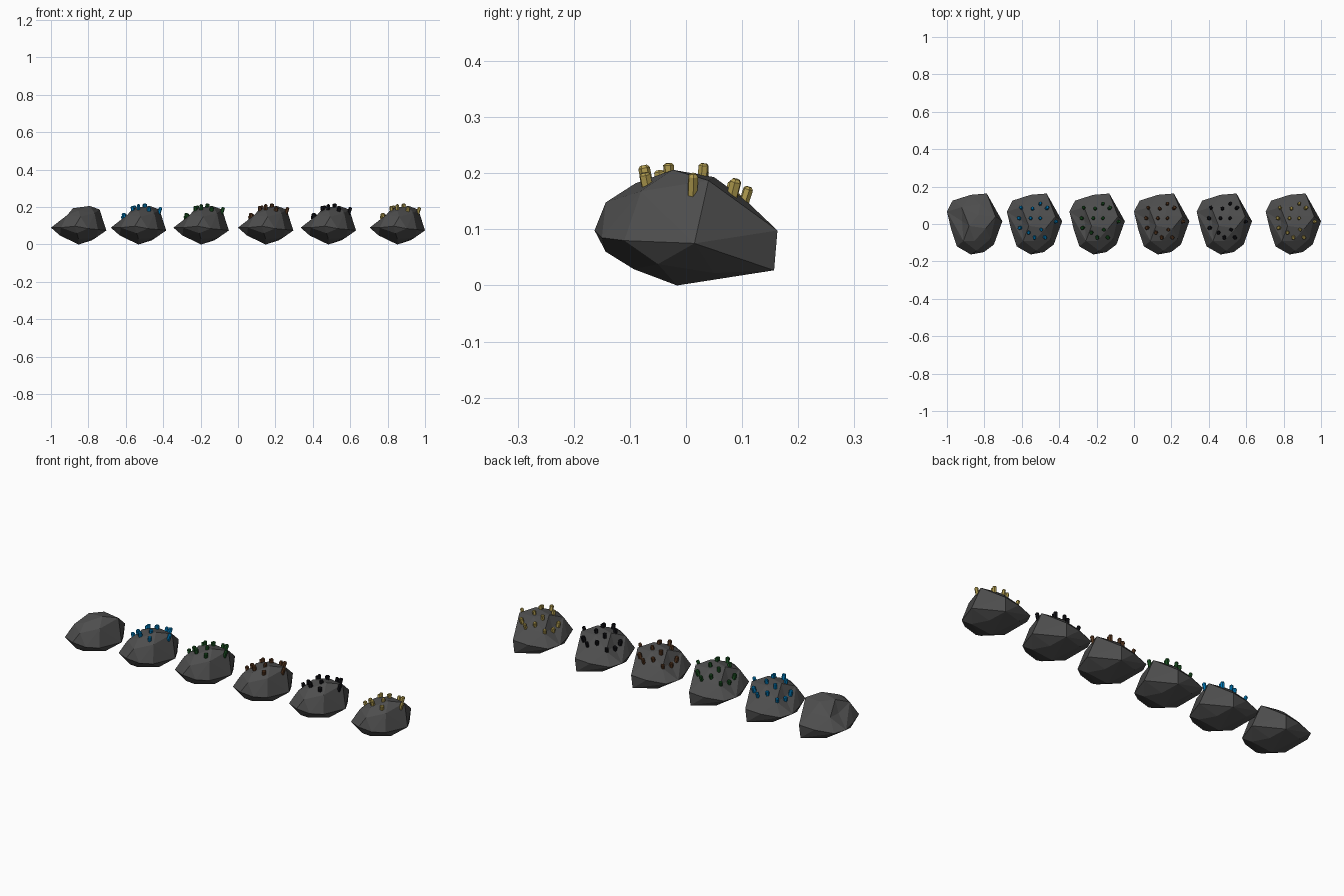
import bpy, bmesh, random
from mathutils import Vector
from mathutils.bvhtree import BVHTree

if "Cube" in bpy.data.objects:
    bpy.data.objects.remove(bpy.data.objects["Cube"])

random.seed(4)

# rock corner points: rim, upper shell, underside
RIM = [(-.148, .066, .09), (-.118, .125, .085), (-.02, .156, .09), (.065, .163, .098),
       (.148, .015, .075), (.103, -.11, .08), (.05, -.15, .085), (-.02, -.163, .098),
       (-.095, -.12, .09), (-.125, -.03, .09)]
TOP = [(.01, -.143, .148), (-.06, -.09, .158), (.0, -.09, .182), (.06, -.023, .206),
       (-.03, -.01, .194), (.112, .04, .187), (.02, .05, .193), (.03, .105, .153),
       (-.07, .09, .145), (.085, -.08, .168)]
LOW = [(.0, -.016, .0), (.06, .157, .027), (-.06, .11, .04), (-.01, -.143, .06),
       (.0, -.093, .029), (-.1, -.04, .048), (.095, -.05, .038), (.07, .05, .022)]
DENT = Vector((-.085, .015, .158))

# crystal footprints seen from above
SPOTS = [(-.07, .085), (-.01, .08), (.03, .105), (.065, .083), (-.08, .03), (-.02, .03),
         (.03, .03), (.11, .012), (-.075, -.02), (-.03, -.045), (.035, -.03), (0, -.07), (.055, -.07)]


def material(name, rgb):
    m = bpy.data.materials.new(name)
    m.diffuse_color = (*rgb, 1)
    m.use_nodes = True
    m.node_tree.nodes["Principled BSDF"].inputs["Base Color"].default_value = m.diffuse_color
    return m


def add_object(name, bm, mat, x):
    mesh = bpy.data.meshes.new(name)
    bm.to_mesh(mesh)
    mesh.materials.append(mat)
    ob = bpy.data.objects.new(name, mesh)
    ob.location.x = x
    bpy.context.collection.objects.link(ob)


def rock_bmesh():
    bm = bmesh.new()
    for p in RIM + TOP + LOW + [DENT]:
        bm.verts.new(p)
    res = bmesh.ops.convex_hull(bm, input=bm.verts[:])
    bmesh.ops.delete(bm, geom=[v for v in bm.verts if not v.link_faces], context='VERTS')
    # push in the dent on the left shoulder
    for v in bm.verts:
        if (v.co - DENT).length < 1e-4:
            v.co += Vector((.018, 0, -.018))
    bmesh.ops.recalc_face_normals(bm, faces=bm.faces[:])
    return bm


def add_crystal(bm, base, axis, r, length):
    # six-sided shaft with a chamfered tip
    rot = axis.to_track_quat('Z', 'Y')
    rings = []
    for h, s in ((-.012, 1), (length * .82, 1), (length, .6)):
        ring = bmesh.ops.create_circle(bm, cap_ends=False, segments=6, radius=r * s)['verts']
        for v in ring:
            v.co = base + rot @ (v.co + Vector((0, 0, h)))
        rings.append(ring)
    for a, b in zip(rings, rings[1:]):
        for i in range(6):
            j = (i + 1) % 6
            bm.faces.new((a[i], a[j], b[j], b[i]))
    bm.faces.new(rings[0][::-1])
    bm.faces.new(rings[2])


rock = rock_bmesh()
tree = BVHTree.FromBMesh(rock)
stone = material("stone", (.075, .075, .075))

# six rocks, five of them carrying coloured crystals
KINDS = [("plain", -.852, None), ("blue", -.532, (0, .2, .5)), ("green", -.197, (.01, .08, .015)),
         ("brown", .148, (.1, .04, .015)), ("black", .483, (.005, .005, .007)),
         ("yellow", .852, (.45, .34, .08))]
sizes = [(random.uniform(.009, .011), random.uniform(.02, .03)) for _ in SPOTS]
for name, x, rgb in KINDS:
    add_object(name + "_rock", rock, stone, x)
    if rgb:
        bm = bmesh.new()
        for (px, py), (r, length) in zip(SPOTS, sizes):
            hit, nor, _, _ = tree.ray_cast(Vector((px, py, 1)), Vector((0, 0, -1)))
            if hit:
                axis = (Vector((0, 0, 1)) + Vector((px, py, 0)) * 3).normalized()
                add_crystal(bm, hit, axis, r, min(length, max(.012, .218 - hit.z)))
        bmesh.ops.recalc_face_normals(bm, faces=bm.faces[:])
        add_object(name + "_crystals", bm, material(name, rgb), x)
